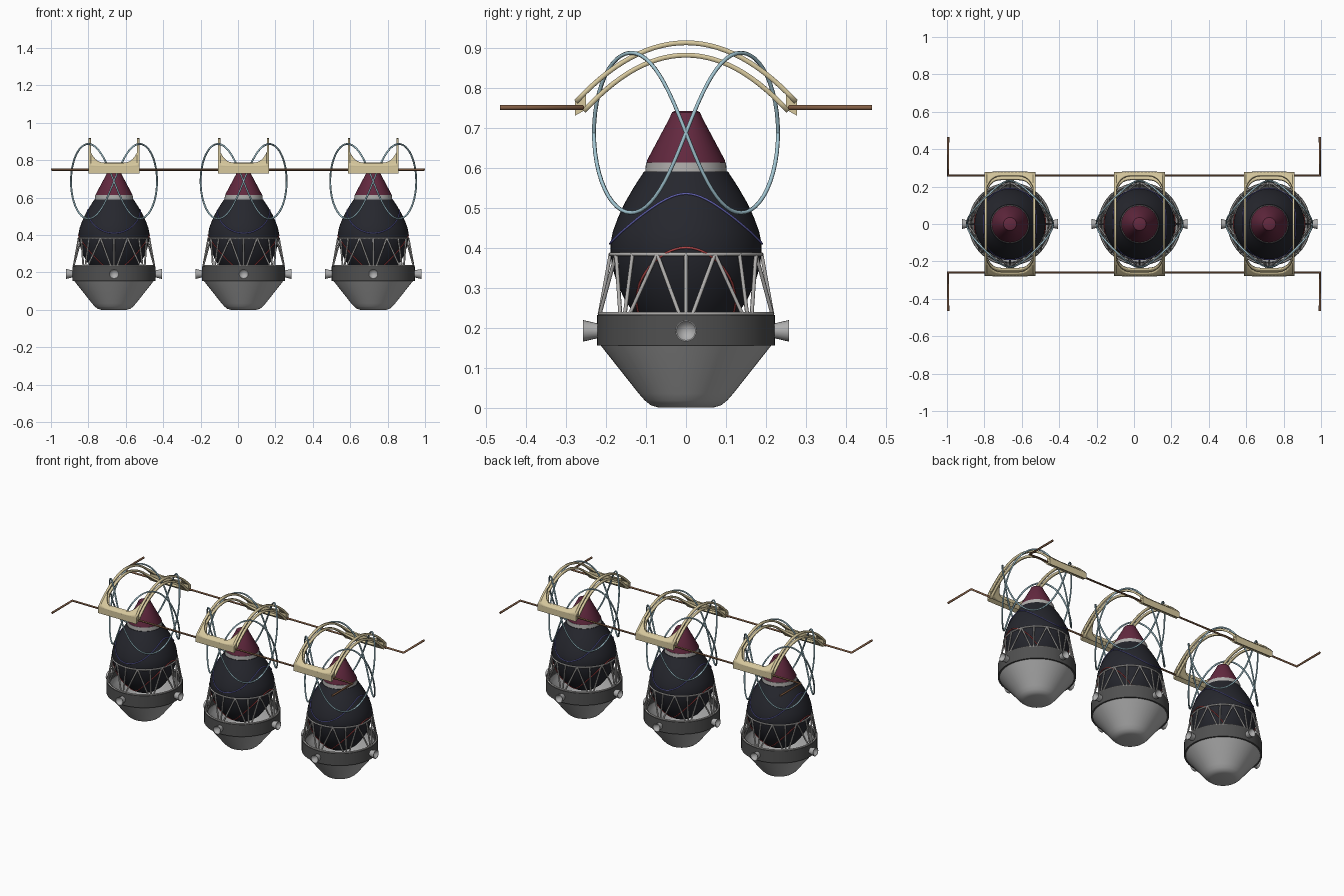
import bpy, bmesh, math
from math import sin, cos, pi

if "Cube" in bpy.data.objects:
    bpy.data.objects.remove(bpy.data.objects["Cube"])

XS = (-0.663, 0.03, 0.723)          # the three capsule positions


def mat(name, r, g, b):
    m = bpy.data.materials.new(name)
    m.diffuse_color = (r, g, b, 1)
    m.use_nodes = True
    m.node_tree.nodes["Principled BSDF"].inputs["Base Color"].default_value = m.diffuse_color
    return m


LIGHT = mat("light_grey", .43, .43, .43)
DARK = mat("dark_grey", .08, .08, .08)
HULL = mat("blue_black", .019, .020, .027)
MAROON = mat("maroon", .125, .022, .05)
CREAM = mat("cream", .68, .58, .34)
BROWN = mat("brown", .23, .115, .06)
TEAL = mat("pale_blue", .36, .56, .64)
BLUE = mat("violet_blue", .12, .12, .42)
RED = mat("red", .45, .06, .06)
STEEL = mat("steel", .43, .42, .41)


def add(name, data, m, repeat=True):
    """Link the part, once per capsule if repeated."""
    data.materials.append(m)
    made = []
    for i, x in enumerate(XS if repeat else (0,)):
        o = bpy.data.objects.new(f"{name}_{i + 1}" if repeat else name, data)
        o.location.x = x
        bpy.context.collection.objects.link(o)
        made.append(o)
    return made


def finish(bm, name, m, smooth=True):
    bmesh.ops.remove_doubles(bm, verts=bm.verts, dist=1e-5)
    bmesh.ops.recalc_face_normals(bm, faces=bm.faces)
    me = bpy.data.meshes.new(name)
    bm.to_mesh(me)
    bm.free()
    if smooth:
        me.shade_smooth()
        me.set_sharp_from_angle(angle=math.radians(32))
    return add(name, me, m)


def revolve(bm, profile, place=lambda r, a, h: (r * cos(a), r * sin(a), h), n=48):
    """Lathe a (radius, height) profile."""
    rings = [[bm.verts.new(place(max(r, 1e-7), 2 * pi * i / n, h)) for i in range(n)]
             for r, h in profile]
    for p, q in zip(rings, rings[1:]):
        for i in range(n):
            j = (i + 1) % n
            bm.faces.new((p[i], p[j], q[j], q[i]))


def lathe(name, profile, m):
    bm = bmesh.new()
    revolve(bm, profile)
    finish(bm, name, m)


def wires(name, paths, radius, m, cyclic=False, repeat=True, res=1):
    cu = bpy.data.curves.new(name, 'CURVE')
    cu.dimensions = '3D'
    cu.bevel_depth = radius
    cu.bevel_resolution = res
    cu.use_fill_caps = True
    for pts in paths:
        s = cu.splines.new('POLY')
        s.points.add(len(pts) - 1)
        for p, co in zip(s.points, pts):
            p.co = (*co, 1)
        s.use_cyclic_u = cyclic
        s.use_smooth = True
    add(name, cu, m, repeat)


# Base bowl (open shell), band and body
lathe("base_bowl", [(0, 0), (.068, 0), (.088, .006), (.103, .018), (.118, .035), (.213, .155),
                    (.213, .20), (.203, .20), (.198, .16), (.11, .05), (0, .03)], LIGHT)
lathe("base_band", [(.205, .155), (.2225, .155), (.2225, .232), (.205, .232), (.205, .155)], DARK)
BODY = [(0, .165), (.07, .18), (.105, .205), (.13, .235), (.153, .27), (.172, .31), (.184, .35),
        (.189, .385), (.189, .41), (.183, .44), (.170, .475), (.154, .51), (.131, .55), (.105, .59), (0, .59)]
lathe("capsule_body", BODY, HULL)
lathe("neck_collar", [(0, .588), (.102, .588), (.100, .613), (0, .613)], STEEL)
lathe("nose_cone", [(0, .611), (.098, .611), (.098, .617), (.042, .722), (.035, .738), (.03, .741), (0, .741)], MAROON)

# Four flared thrusters around the band
bm = bmesh.new()
for k in range(4):
    c, s = cos(k * pi / 2), sin(k * pi / 2)
    revolve(bm, [(0, .215), (.019, .215), (.020, .228), (.027, .257), (.024, .257), (0, .225)],
            lambda r, a, h: (c * h - s * r * cos(a), s * h + c * r * cos(a), .192 + r * sin(a)), 20)
finish(bm, "thrusters", LIGHT)


# Truss cage around the lower body
def ring_pt(r, z, i, n):
    return (r * cos(2 * pi * i / n), r * sin(2 * pi * i / n), z)


wires("truss_rings", [[ring_pt(r, z, i, 48) for i in range(48)] for r, z in ((.189, .383), (.216, .235))],
      .005, STEEL, True)
struts = []
for i in range(0, 16, 2):
    struts.append([ring_pt(.189, .384, i, 16), ring_pt(.216, .235, i, 16)])
    top = ring_pt(.189, .384, i + 1, 16)
    struts += [[top, ring_pt(.216, .235, i + 1 + d, 16)] for d in (-.8, .8)]
wires("truss_struts", struts, .005, STEEL)

# Two mirrored saddle-shaped loops around the nose
N = 96
T = [2 * pi * i / N for i in range(N)]
wires("saddle_loops", [[(.212 * cos(t) + .018 * cos(3 * t), .212 * sin(t) - .018 * sin(3 * t),
                         .687 + s * .2 * sin(2 * t)) for t in T] for s in (1, -1)], .005, TEAL, True)


# Thin wavy lines lying on the body
def body_radius(z):
    for (r0, z0), (r1, z1) in zip(BODY, BODY[1:]):
        if z0 <= z <= z1 and z1 > z0:
            return r0 + (r1 - r0) * (z - z0) / (z1 - z0)
    return .1


for name, mid, amp, m in (("upper_line", .4725, .0625, BLUE), ("lower_line", .30, .10, RED)):
    pts = []
    for t in T:
        z = mid + amp * cos(2 * t)
        r = body_radius(z) + .001
        pts.append((r * cos(t), r * sin(t), z))
    wires(name, [pts], .003, m, True)


# Arched hanger brackets: two thin arched frames joined by end blocks
def arch_frame(name, peak, drop, y_out):
    bm = bmesh.new()

    def patch(cols, steps):
        grid = []
        for x, y_in in cols:
            ys = [y_in + (y_out - y_in) * j / steps for j in range(steps + 1)]
            grid.append([(x, y, peak - drop * y * y) for y in ys])
        for side in (1, -1):
            vs = [[bm.verts.new((x, side * y, z)) for x, y, z in col] for col in grid]
            for p, q in zip(vs, vs[1:]):
                for j in range(steps):
                    f = (p[j], q[j], q[j + 1], p[j + 1])
                    bm.faces.new(f if side > 0 else f[::-1])

    for e in (-1, 1):                                     # side bars
        patch([(e * .130 - e * .006, 0), (e * .130 + e * .006, 0)][::e], 14)
    xs = [.124 * sin(pi / 2 * (i / 10 - 1)) for i in range(21)]
    patch([(x, y_out - .016 - .065 * (abs(x) / .124) ** 5) for x in xs], 4)   # end webs
    for o in finish(bm, name, CREAM):
        mod = o.modifiers.new("thickness", 'SOLIDIFY')
        mod.thickness = .012
        mod.offset = 0


arch_frame("hanger_upper_arch", .912, 1.95, .275)
arch_frame("hanger_lower_arch", .881, 2.15, .255)

bm = bmesh.new()
for side in (1, -1):
    prof = [(.277, .73), (.277, .77), (.25, .787), (.25, .745)]
    a, b = ([bm.verts.new((x, side * y, z)) for y, z in prof] for x in (-.136, .136))
    bm.faces.new(a)
    bm.faces.new(b)
    for i in range(4):
        j = (i + 1) % 4
        bm.faces.new((a[i], a[j], b[j], b[i]))
finish(bm, "hanger_end_blocks", CREAM, False)

# Two long rails with outward-bent ends
wires("rails", [[(-.994, s * .465, .75), (-.994, s * .259, .75), (.994, s * .259, .75), (.994, s * .465, .75)]
                for s in (1, -1)], .0065, BROWN, False, False, 2)
